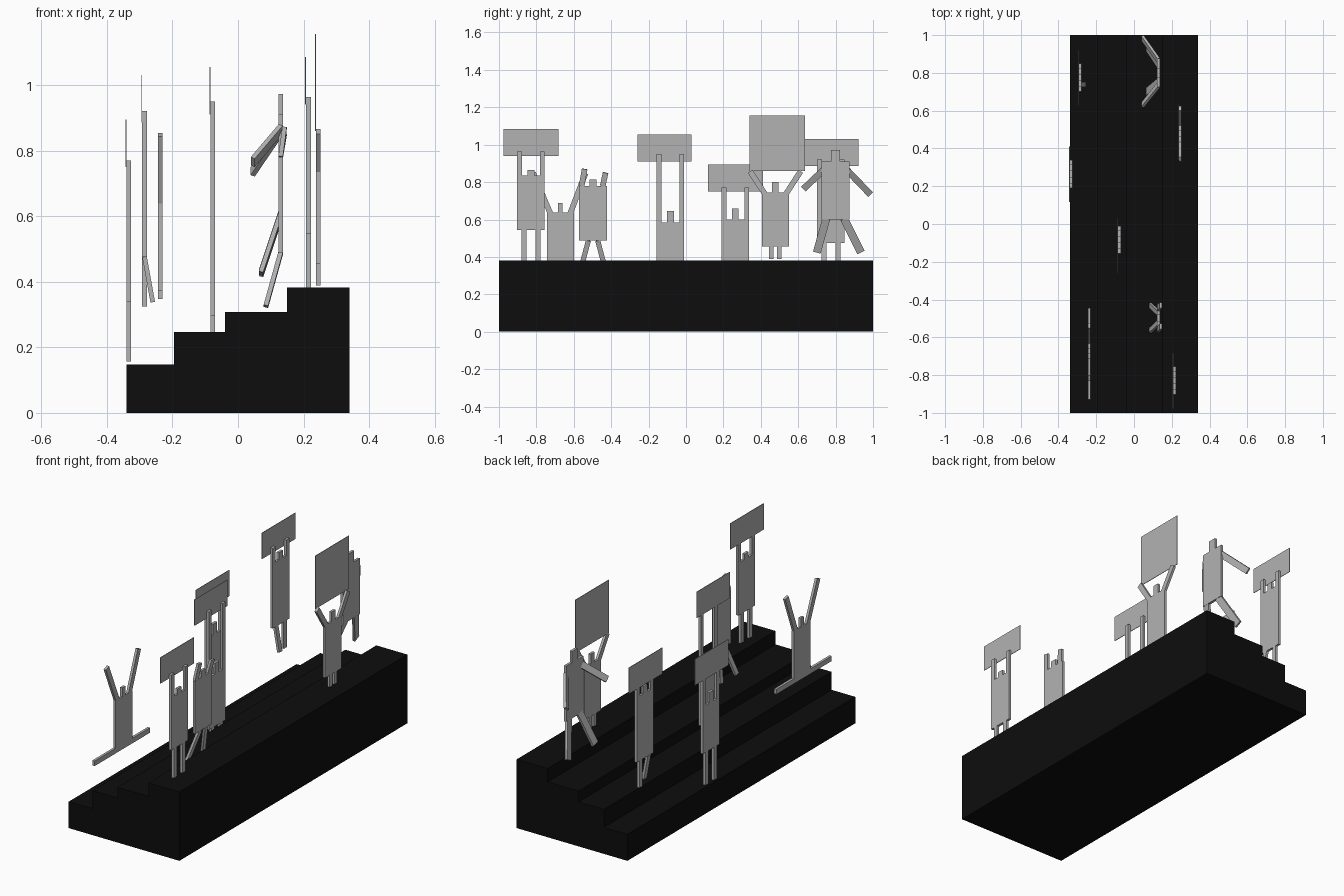
import bpy, bmesh
from mathutils import Vector, Matrix

if "Cube" in bpy.data.objects:
    bpy.data.objects.remove(bpy.data.objects["Cube"])

def material(name, v):
    m = bpy.data.materials.new(name)
    m.diffuse_color = (v, v, v, 1)
    m.use_nodes = True
    m.node_tree.nodes["Principled BSDF"].inputs["Base Color"].default_value = m.diffuse_color
    return m

BLACK = material("black", 0.004)
GREY = material("grey", 0.45)
T = 0.014   # thickness of the flat cut-out figures


def finish(bm, name, mat):
    bmesh.ops.recalc_face_normals(bm, faces=bm.faces)
    me = bpy.data.meshes.new(name)
    bm.to_mesh(me)
    bm.free()
    me.materials.append(mat)
    ob = bpy.data.objects.new(name, me)
    bpy.context.collection.objects.link(ob)
    return ob


def plate(bm, x, y0, y1, z0, z1, t=T):
    """Upright rectangle facing x."""
    m = Matrix.Translation((x, (y0 + y1) / 2, (z0 + z1) / 2)) @ Matrix.Diagonal((t, y1 - y0, z1 - z0, 1))
    bmesh.ops.create_cube(bm, size=1, matrix=m)


def limb(bm, a, b, w=0.03, t=T):
    """Flat bar running from point a to point b."""
    a, b = Vector(a), Vector(b)
    d = (b - a).normalized()
    side = d.cross(Vector((1, 0, 0))).normalized()
    nrm = side.cross(d)
    rot = Matrix((nrm, side, d)).transposed().to_4x4()
    m = Matrix.Translation((a + b) / 2) @ rot @ Matrix.Diagonal((t, w, (b - a).length, 1))
    bmesh.ops.create_cube(bm, size=1, matrix=m)


# stepped platform: profile extruded along y
prof = [(-.34, 0), (.34, 0), (.34, .382), (.15, .382), (.15, .307), (-.04, .307),
        (-.04, .247), (-.195, .247), (-.195, .147), (-.34, .147)]
bm = bmesh.new()
f = bm.faces.new([bm.verts.new((x, -1, z)) for x, z in prof])
r = bmesh.ops.extrude_face_region(bm, geom=[f])
bmesh.ops.translate(bm, vec=(0, 2, 0), verts=[v for v in r["geom"] if isinstance(v, bmesh.types.BMVert)])
finish(bm, "stepped_platform", BLACK)


def torso(bm, x, yc, z0, z1, head, w=0.147, hw=0.036):
    plate(bm, x, yc - w / 2, yc + w / 2, z0, z1)
    plate(bm, x, yc - hw / 2, yc + hw / 2, z1, head)


def sign(x, y0, y1, z0, z1):
    bm = bmesh.new()
    plate(bm, x, y0, y1, z0, z1, 0.003)
    finish(bm, "sign", GREY)


# sign holders with straight raised arms:
# x, y centre, foot z, hip z, shoulder z, head z, hand z, sign bottom, sign top, kick
holders = [
    (-.333, .264, .157, .34, .60, .66, .77, .75, .895, 0),
    (-.285, .775, .325, .475, .835, .875, .92, .885, 1.03, .025),
    (-.077, -.083, .247, .295, .585, .645, .95, .91, 1.055, 0),
    (.215, -.829, .382, .545, .835, .865, .963, .94, 1.085, 0),
]
for x, y, foot, hip, sh, head, hand, s0, s1, kick in holders:
    bm = bmesh.new()
    torso(bm, x, y, hip, sh, head)
    for s in (-1, 1):
        ya = y + s * .0605
        plate(bm, x, ya - .013, ya + .013, sh, hand)
        yl = y + s * .037
        bend = kick if s < 0 else 0
        limb(bm, (x, yl, hip), (x + bend, yl, foot + bend * .5), .027)
    finish(bm, "sign_holder", GREY)
    sign(x - .0085, y - .147 if y != -.083 else -.26, y + .147 if y != -.083 else .03, s0, s1)

# holder of the large square sign, arms in a V
bm = bmesh.new()
x, y = .245, .478
torso(bm, x, y, .455, .745, .80, .145, .034)
for s in (-1, 1):
    limb(bm, (x, y + s * .055, .735), (x, y + s * .135, .858), .03)
    plate(bm, x, y + s * .021 - .012, y + s * .021 + .012, .388, .455)
finish(bm, "large_sign_holder", GREY)
sign(.237, .34, .635, .86, 1.155)

# figure doing the splits
bm = bmesh.new()
x, y = -.237, -.672
torso(bm, x, y, .375, .638, .688, .145, .026)
plate(bm, x, -.93, -.445, .347, .375)
for s in (-1, 1):
    limb(bm, (x, y + s * .052, .63), (x, y - .005 + s * .14, .848), .03)
finish(bm, "splits_figure", GREY)

# jumping figure with raised arms
bm = bmesh.new()
x, y = .13, -.497
torso(bm, x, y, .487, .78, .815, .15, .036)
limb(bm, (x, -.558, .78), (x + .012, -.542, .87))
limb(bm, (x, -.445, .78), (x + .012, -.43, .85))
for s in (-1, 1):
    limb(bm, (x, y + s * .025, .487), (x - .045, y + s * .068, .325), .027)
finish(bm, "jumping_figure", GREY)

# leaping figure with outstretched limbs
bm = bmesh.new()
x, y = .13, .80
torso(bm, x, y, .60, .91, .972, .15, .048)
limb(bm, (x, .735, .865), (.045, .63, .765), .035)
limb(bm, (x, .865, .86), (.045, .985, .735), .035)
limb(bm, (x, .75, .605), (.07, .70, .425), .042)
limb(bm, (x, .845, .605), (.07, .935, .425), .042)
finish(bm, "leaping_figure", GREY)
